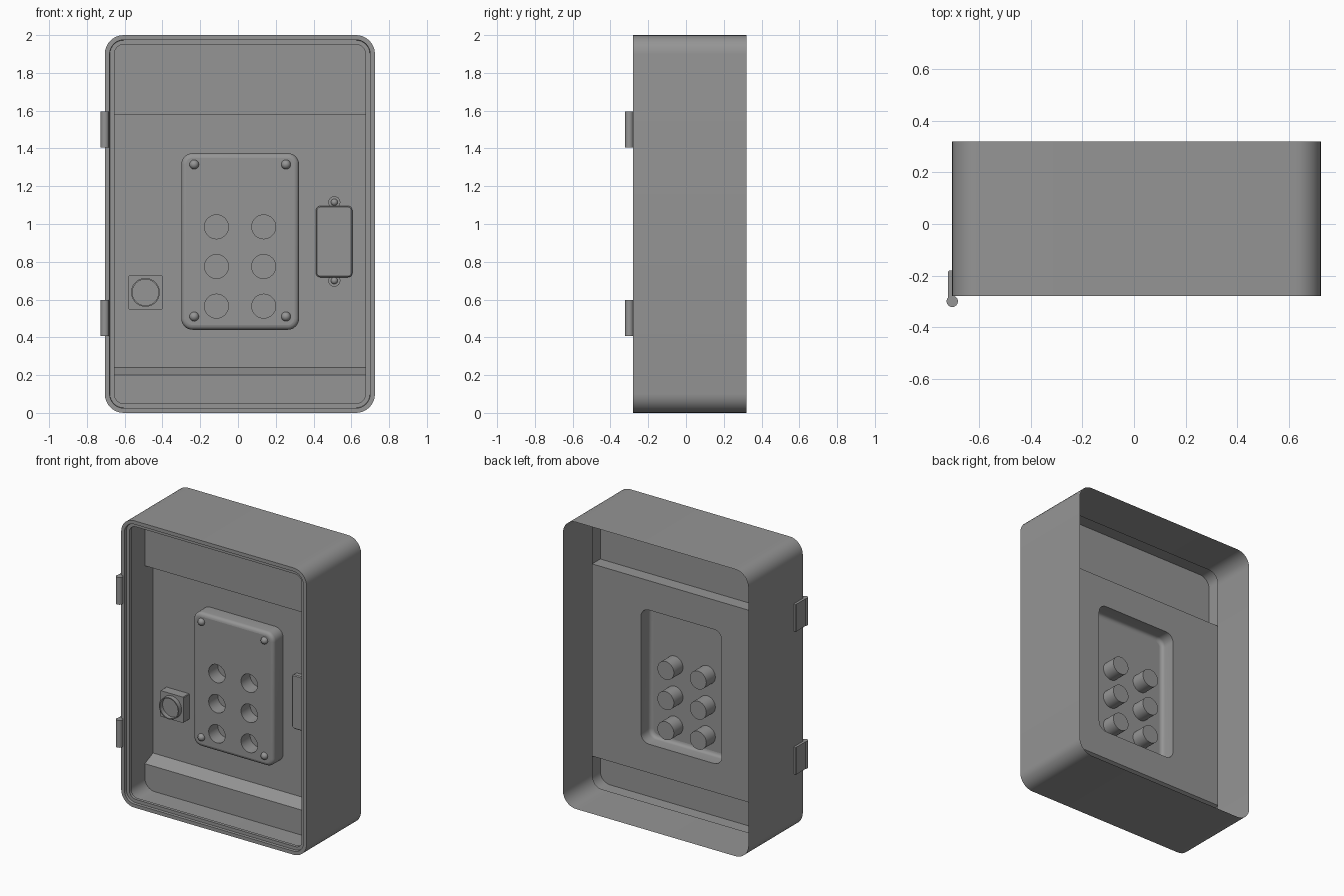
import bpy, bmesh
from math import sin, cos, pi, radians

if "Cube" in bpy.data.objects:
    bpy.data.objects.remove(bpy.data.objects["Cube"])

PANEL, STEP, TRAY = 0.035, -0.055, -0.07   # depths (y) of the inner panels and tray front
WALL = 0.025

GREY = bpy.data.materials.new("dark_grey")
GREY.diffuse_color = (0.3, 0.3, 0.3, 1)
GREY.use_nodes = True
GREY.node_tree.nodes["Principled BSDF"].inputs["Base Color"].default_value = GREY.diffuse_color


def rrect(x0, x1, z0, z1, r, y, off=0.0, n=8):
    """Rounded rectangle ring in the xz plane, shrunk by off."""
    x0, x1, z0, z1, r = x0 + off, x1 - off, z0 + off, z1 - off, max(r - off, 0.004)
    centres = [(x1 - r, z1 - r), (x0 + r, z1 - r), (x0 + r, z0 + r), (x1 - r, z0 + r)]
    return [(cx + r * cos(a), y, cz + r * sin(a))
            for k, (cx, cz) in enumerate(centres)
            for a in [(k + i / n) * pi / 2 for i in range(n + 1)]]


def circle(cx, cz, r, y, n=32):
    return [(cx + r * cos(2 * pi * i / n), y, cz + r * sin(2 * pi * i / n)) for i in range(n)]


def loft(bm, rings, cap=False):
    """Skin consecutive rings; optionally cap the last one."""
    vs = [[bm.verts.new(p) for p in ring] for ring in rings]
    for a, b in zip(vs, vs[1:]):
        for i in range(len(a)):
            j = (i + 1) % len(a)
            bm.faces.new((a[i], a[j], b[j], b[i]))
    if cap:
        bm.faces.new(vs[-1])
    return vs


def fill(bm, loops):
    """Fill an outer loop that has holes."""
    edges = []
    for l in loops:
        for a, b in zip(l, l[1:] + l[:1]):
            edges.append(bm.edges.get((a, b)) or bm.edges.new((a, b)))
    return [f for f in bmesh.ops.triangle_fill(bm, edges=edges, use_beauty=True)["geom"]
            if isinstance(f, bmesh.types.BMFace)]


def finish(bm, name):
    bmesh.ops.recalc_face_normals(bm, faces=bm.faces)
    me = bpy.data.meshes.new(name)
    bm.to_mesh(me)
    bm.free()
    me.materials.append(GREY)
    ob = bpy.data.objects.new(name, me)
    bpy.context.collection.objects.link(ob)
    return ob


def lofted(name, rings):
    bm = bmesh.new()
    loft(bm, rings, cap=True)
    return finish(bm, name)


def dome(name, x, z, r, y, h):
    lofted(name, [circle(x, z, r * cos(a), y - h * sin(a), 20)
                  for a in [radians(d) for d in (0, 20, 40, 60, 80)]])


# Housing shell, open at the back, with a stepped front lip and an inner wall
BOX = (-0.705, 0.725, 0.0, 2.0, 0.10)
bm = bmesh.new()
loft(bm, [rrect(*BOX, y, off) for y, off in
          ((0.32, 0), (-0.28, 0), (-0.28, WALL), (-0.262, 0.027), (-0.262, 0.05),
           (-0.24, 0.05), (-0.24, WALL), (PANEL, WALL))])
finish(bm, "housing")

# Inner panel: forward top and bottom sections, deep middle with tray cut-out
TR = (-0.30, 0.323, 0.44, 1.375, 0.06)
bm = bmesh.new()
outline = rrect(*BOX, STEP, WALL)
ZT, ZB, ZB2 = 1.58, 0.24, 0.20
x0, x1 = BOX[0] + WALL, BOX[1] - WALL
top = [p for p in outline if p[2] > 1] + [(x0, STEP, ZT), (x1, STEP, ZT)]
low = [p for p in outline if p[2] < 1] + [(x1, STEP, ZB2), (x0, STEP, ZB2)]
vt = [bm.verts.new(p) for p in top]
vl = [bm.verts.new(p) for p in low]
bm.faces.new(vt)
bm.faces.new(vl)
mid = [bm.verts.new(p) for p in ((x0, PANEL, ZT), (x1, PANEL, ZT), (x1, PANEL, ZB), (x0, PANEL, ZB))]
bm.faces.new((vt[-2], vt[-1], mid[1], mid[0]))
bm.faces.new((vl[-2], vl[-1], mid[3], mid[2]))
fill(bm, [mid, [bm.verts.new(p) for p in rrect(*TR, PANEL)]])
finish(bm, "inner_panel")

# Raised tray, hollow behind, with six cup-shaped sockets
bm = bmesh.new()
rings = [rrect(*TR, PANEL)]
rings += [rrect(*TR, TRAY + 0.025 * (1 - sin(a)), 0.025 * (1 - cos(a)))
          for a in [radians(d) for d in (0, 22.5, 45, 67.5, 90)]]
loops = [loft(bm, rings)[-1]]
for cx in (-0.114, 0.136):
    for cz in (0.985, 0.775, 0.565):
        loops.append(loft(bm, [circle(cx, cz, 0.0635, y) for y in (TRAY, 0.03)], cap=True)[0])
front = fill(bm, loops)
# sharp border keeps the tray front evenly flat
for f in front:
    for e in f.edges:
        e.smooth = False
finish(bm, "socket_tray")

# Tray screws
for x in (-0.232, 0.254):
    for z in (0.51, 1.315):
        dome("tray_screw", x, z, 0.025, TRAY, 0.024)

# Square base with a round collar
sq = (-0.58, -0.40, 0.548, 0.728, 0.004)
lofted("collar_base", [rrect(*sq, y, n=1) for y in (PANEL, -0.03)])
lofted("collar", [circle(-0.49, 0.638, r, y, 40) for r, y in
                  ((0.076, -0.03), (0.076, -0.062), (0.069, -0.062), (0.069, -0.032))])

# Small cover on the right, with two screw tabs
CV = (0.413, 0.605, 0.718, 1.095, 0.022)
lofted("side_cover", [rrect(*CV, y, off, n=5) for y, off in
                      ((PANEL, 0), (0.006, 0), (0.0, 0.006))])
for z in (0.70, 1.115):
    lofted("cover_tab", [circle(0.51, z, 0.032, y, 24) for y in (PANEL, 0.022)])
    dome("cover_screw", 0.51, z, 0.018, 0.022, 0.015)

# Hinges: a leaf along the side and a barrel at the front corner
for z in (0.408, 1.405):
    bm = bmesh.new()
    leaf = ((-0.722, -0.297), (-0.702, -0.297), (-0.702, -0.185), (-0.707, -0.18), (-0.717, -0.18), (-0.722, -0.185))
    barrel = [(-0.705 + 0.022 * cos(2 * pi * i / 24), -0.30 + 0.022 * sin(2 * pi * i / 24)) for i in range(24)]
    for prof in (leaf, barrel):
        vs = loft(bm, [[(x, y, h) for x, y in prof] for h in (z, z + 0.19)], cap=True)
        bm.faces.new(vs[0])
    finish(bm, "hinge")

# Smooth shading with sharp edges kept
bpy.ops.object.select_all(action='SELECT')
bpy.context.view_layer.objects.active = bpy.context.selected_objects[0]
bpy.ops.object.shade_smooth_by_angle(angle=radians(32), keep_sharp_edges=True)
